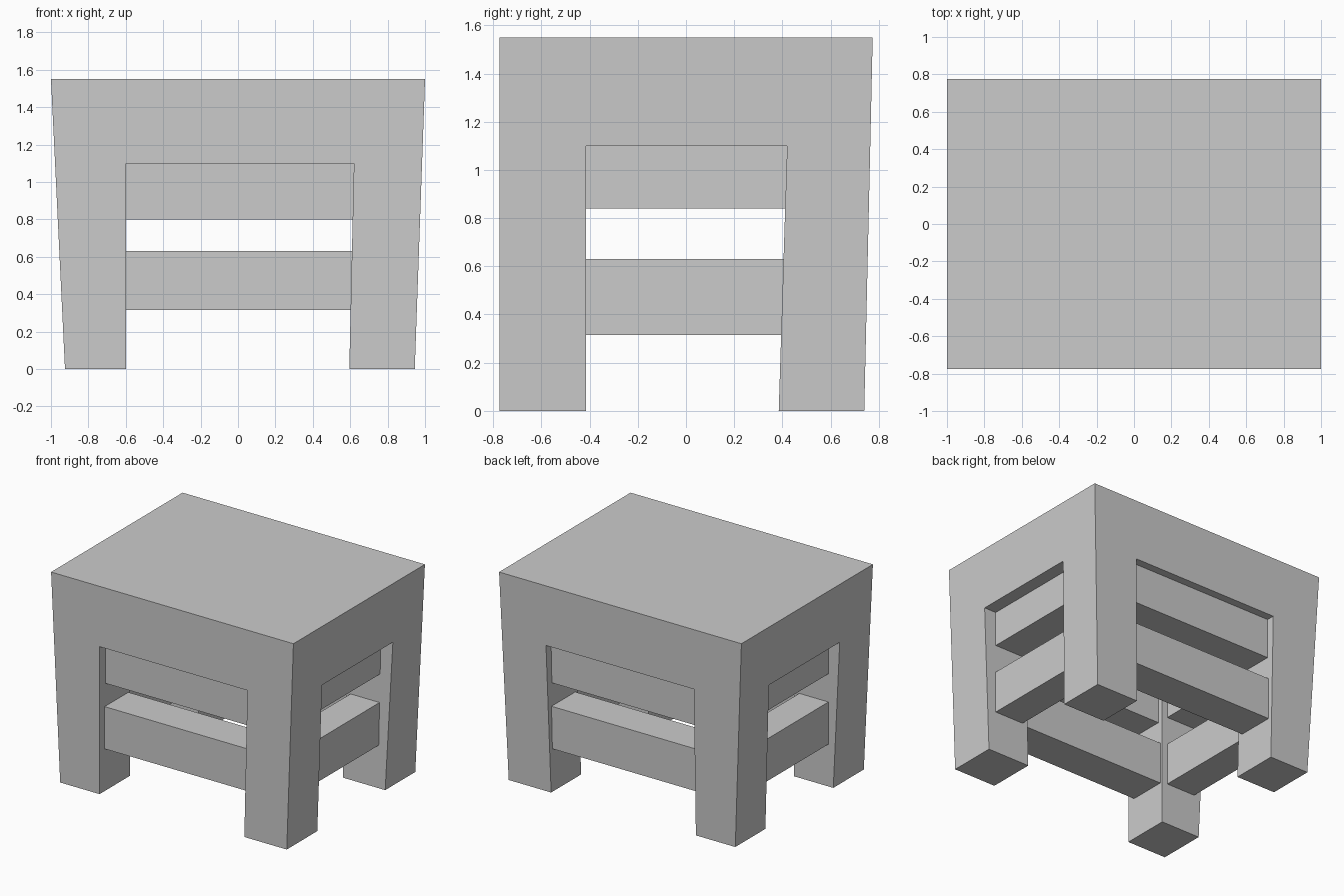
import bpy
import bmesh

cube = bpy.data.objects.get("Cube")
if cube:
    bpy.data.objects.remove(cube, do_unlink=True)

# One plain grey finish
grey = bpy.data.materials.new("plain_grey")
grey.use_nodes = True
colour = (0.6, 0.6, 0.6, 1)
grey.diffuse_color = colour
grey.node_tree.nodes["Principled BSDF"].inputs["Base Color"].default_value = colour


def finish(name, bm):
    bmesh.ops.recalc_face_normals(bm, faces=bm.faces)
    mesh = bpy.data.meshes.new(name)
    bm.to_mesh(mesh)
    bm.free()
    mesh.materials.append(grey)
    obj = bpy.data.objects.new(name, mesh)
    bpy.context.collection.objects.link(obj)
    return obj


def box(name, low, high):
    bm = bmesh.new()
    bmesh.ops.create_cube(bm, size=1)
    for v in bm.verts:
        v.co = [l if c < 0 else h for c, l, h in zip(v.co, low, high)]
    return finish(name, bm)


# Levels of the frame: height, grid lines across x, grid lines across y
LEVELS = [
    (0.0, (-0.925, -0.60, 0.595, 0.945), (-0.775, -0.415, 0.385, 0.74)),
    (1.1, (-0.978, -0.60, 0.62, 0.984), (-0.775, -0.415, 0.42, 0.765)),
    (1.55, (-1.0, -0.60, 0.62, 1.0), (-0.775, -0.415, 0.42, 0.775)),
]

# Seat block with four splayed legs, as one solid made of grid cells
bm = bmesh.new()
grid = {(i, j, k): bm.verts.new((x, y, z))
        for k, (z, xs, ys) in enumerate(LEVELS)
        for i, x in enumerate(xs) for j, y in enumerate(ys)}
cells = {(i, j, 1) for i in range(3) for j in range(3)}
cells |= {(i, j, 0) for i in (0, 2) for j in (0, 2)}
for cell in cells:
    for axis in range(3):
        for side in (0, 1):
            neighbour = list(cell)
            neighbour[axis] += 2 * side - 1
            if tuple(neighbour) in cells:
                continue
            corners = []
            for a, b in ((0, 0), (1, 0), (1, 1), (0, 1)):
                step = [a, b]
                step.insert(axis, side)
                corners.append(grid[tuple(c + s for c, s in zip(cell, step))])
            bm.faces.new(corners)
bmesh.ops.delete(bm, geom=[v for v in bm.verts if not v.link_faces], context='VERTS')
finish("seat_and_legs", bm)

# Aprons under the seat and stretchers between the legs, ends buried in the legs
for label, sign in (("front", -1), ("back", 1)):
    for part, outer, depth, z0, z1 in (("apron", 0.705, 0.25, 0.80, 1.1),
                                       ("stretcher", 0.715, 0.28, 0.315, 0.63)):
        y0, y1 = sorted((sign * outer, sign * (outer - depth)))
        box(f"{label}_{part}", (-0.7, y0, z0), (0.7, y1, z1))
for label, sign in (("right", -1), ("left", 1)):
    for part, z0, z1 in (("apron", 0.84, 1.1), ("stretcher", 0.315, 0.63)):
        x0, x1 = sorted((sign * 0.885, sign * 0.645))
        box(f"{label}_{part}", (x0, -0.5, z0), (x1, 0.5, z1))
